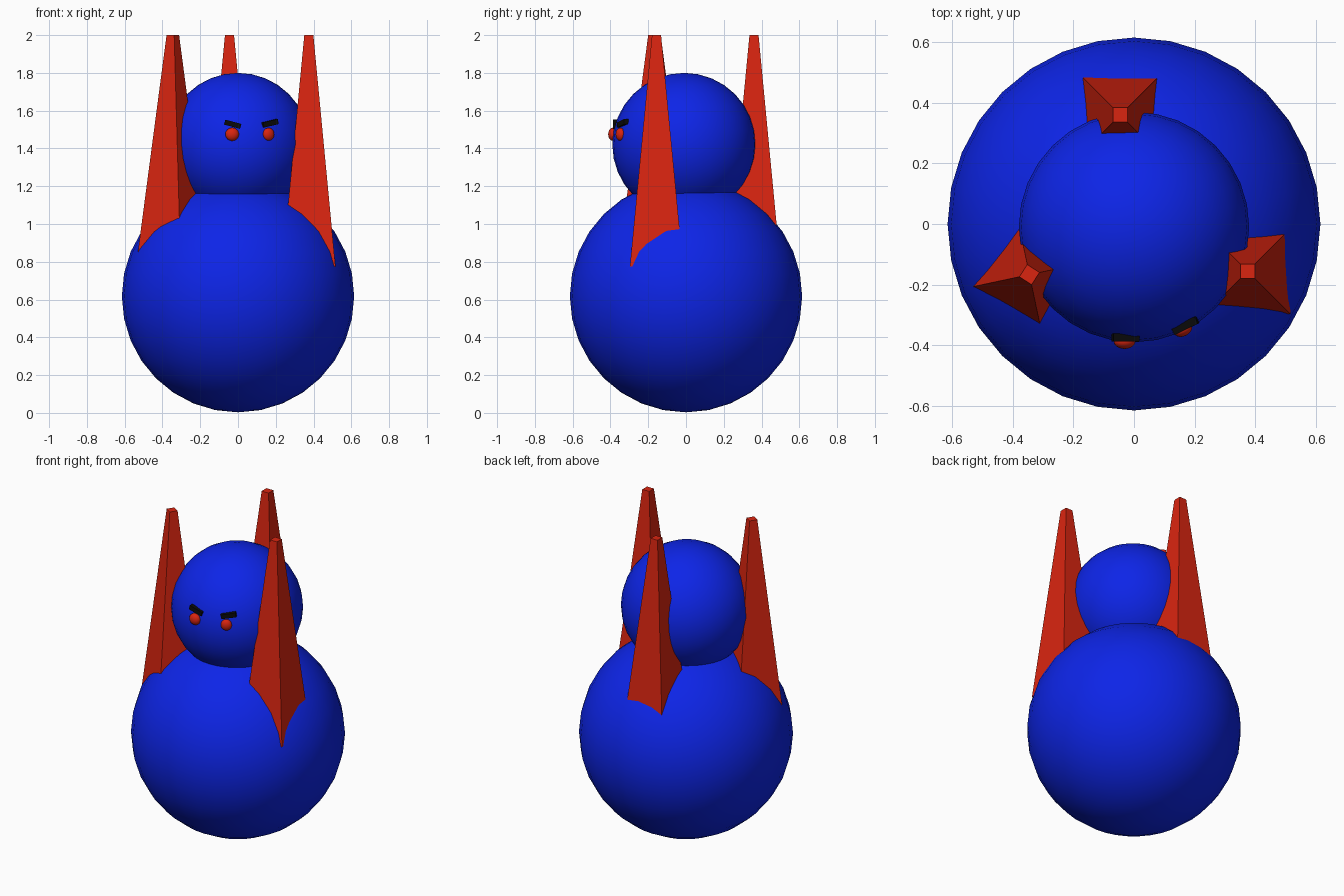
import bpy
from math import radians, sqrt

if "Cube" in bpy.data.objects:
    bpy.data.objects.remove(bpy.data.objects["Cube"])


def material(name, rgb):
    m = bpy.data.materials.new(name)
    m.diffuse_color = (*rgb, 1)
    m.use_nodes = True
    m.node_tree.nodes["Principled BSDF"].inputs["Base Color"].default_value = m.diffuse_color
    return m


BLUE = material("blue", (0.004, 0.018, 0.80))
RED = material("red", (0.70, 0.018, 0.005))
BLACK = material("black", (0.003, 0.003, 0.003))


def finish(name, mat, smooth=False):
    ob = bpy.context.object
    ob.name = name
    ob.data.materials.append(mat)
    if smooth:
        bpy.ops.object.shade_smooth()
    return ob


def ball(name, loc, size, mat, yaw=0, segs=32):
    bpy.ops.mesh.primitive_uv_sphere_add(segments=segs, ring_count=segs // 2, radius=1,
                                         location=loc, rotation=(0, 0, radians(yaw)))
    finish(name, mat, True).scale = size


def spike(name, x, y, yaw, base=0.775, top=2.0):
    # Four-sided tapered tower; half widths become corner radii
    bpy.ops.mesh.primitive_cone_add(vertices=4, radius1=0.141 * sqrt(2), radius2=0.024 * sqrt(2),
                                    depth=top - base, location=(x, y, (top + base) / 2),
                                    rotation=(0, 0, radians(45 + yaw)))
    finish(name, RED)


def brow(name, loc, tilt, yaw):
    bpy.ops.mesh.primitive_cube_add(size=1, location=loc,
                                    rotation=(0, radians(tilt), radians(yaw)))
    finish(name, BLACK).scale = (0.088, 0.026, 0.027)


# Body and head
ball("body", (0, 0, 0.618), (0.615,) * 3, BLUE)
ball("head", (0, -0.01, 1.42), (0.38,) * 3, BLUE)

# Three spikes around the head
spike("back_spike", -0.045, 0.36, 0)
spike("right_spike", 0.375, -0.156, 0)
spike("left_spike", -0.345, -0.167, -33)

# Face
ball("left_eye", (-0.031, -0.386, 1.475), (0.036, 0.026, 0.035), RED, 0, 24)
ball("right_eye", (0.162, -0.348, 1.475), (0.032, 0.022, 0.034), RED, 27, 24)
brow("left_brow", (-0.028, -0.374, 1.528), 15, 0)
brow("right_brow", (0.169, -0.335, 1.533), -12, 26)
